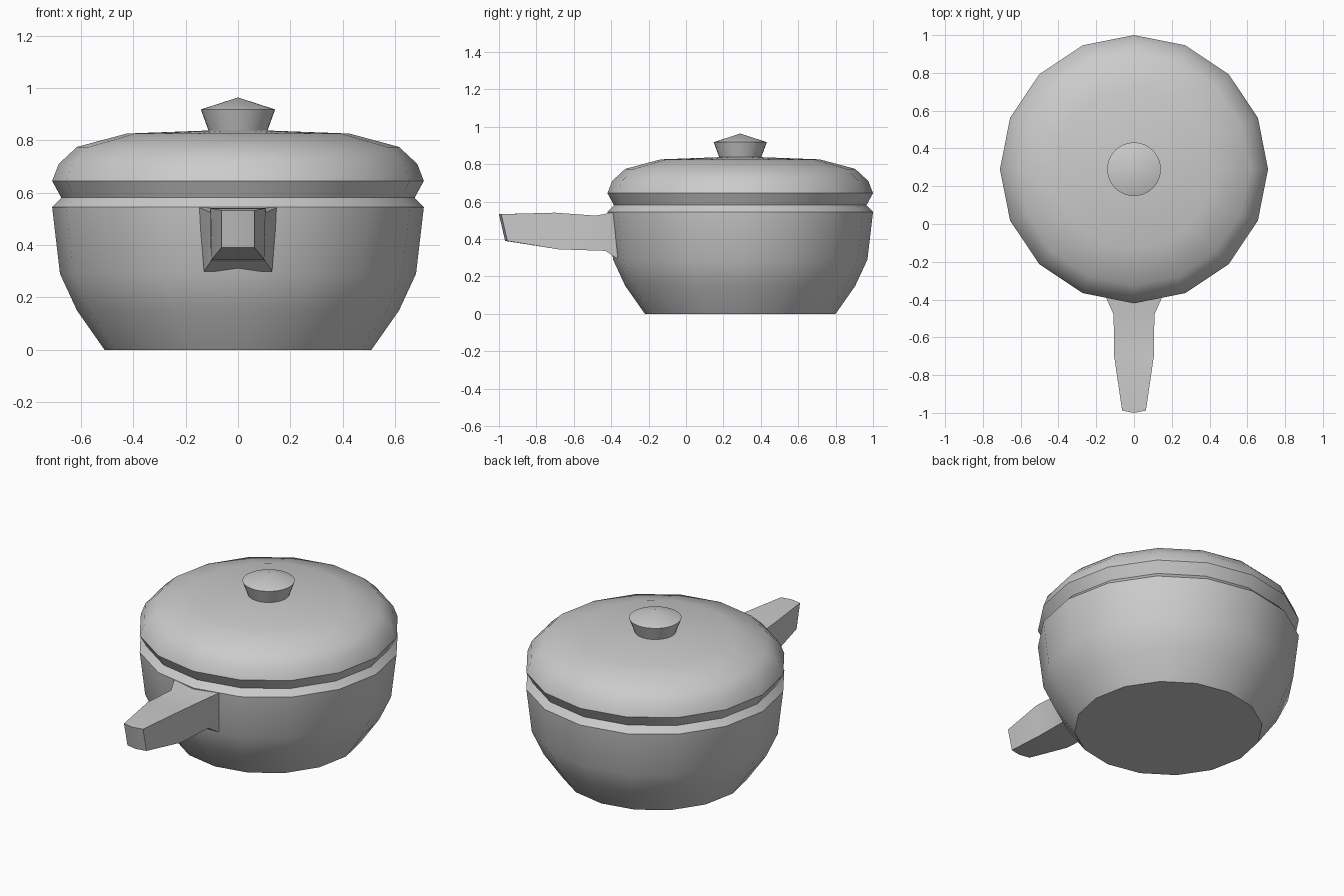
import bpy, bmesh
from math import pi, cos, sin, radians

if "Cube" in bpy.data.objects:
    bpy.data.objects.remove(bpy.data.objects["Cube"])

CENTRE_Y = 0.29


def finish(name, bm):
    bmesh.ops.recalc_face_normals(bm, faces=bm.faces[:])
    mesh = bpy.data.meshes.new(name)
    bm.to_mesh(mesh)
    bm.free()
    obj = bpy.data.objects.new(name, mesh)
    bpy.context.collection.objects.link(obj)
    bpy.ops.object.select_all(action='DESELECT')
    obj.select_set(True)
    bpy.context.view_layer.objects.active = obj
    bpy.ops.object.shade_smooth_by_angle(angle=radians(32))
    return obj


def skin(bm, rings):
    n = len(rings[0])
    for a, b in zip(rings, rings[1:]):
        for i in range(n):
            j = (i + 1) % n
            bm.faces.new((a[i], a[j], b[j], b[i]))


def lathe(name, profile, sides, apex=None):
    """Revolve (radius, z) points; cap the bottom, close the top flat or to an apex."""
    bm = bmesh.new()
    rings = [[bm.verts.new((r * cos(2 * pi * i / sides),
                            CENTRE_Y + r * sin(2 * pi * i / sides), z))
              for i in range(sides)] for r, z in profile]
    skin(bm, rings)
    bm.faces.new(rings[0])
    if apex is None:
        bm.faces.new(rings[-1])
    else:
        tip = bm.verts.new((0, CENTRE_Y, apex))
        for i in range(sides):
            bm.faces.new((rings[-1][i], rings[-1][(i + 1) % sides], tip))
    return finish(name, bm)


# Pot body up to the groove
lathe("pot_body", [(0.51, 0), (0.615, 0.15), (0.68, 0.29), (0.71, 0.545),
                   (0.675, 0.581)], 16)

# Domed lid
lathe("lid", [(0.675, 0.581), (0.71, 0.645), (0.685, 0.71), (0.615, 0.775),
              (0.425, 0.826)], 16, apex=0.842)

# Flared knob with a shallow cone top
lathe("lid_knob", [(0.108, 0.825), (0.142, 0.918)], 32, apex=0.964)

# Tapered handle: y top, y bottom, half width top, half width bottom, z bottom, z top
sections = [(-0.25, -0.25, 0.15, 0.13, 0.30, 0.545),
            (-0.385, -0.375, 0.15, 0.13, 0.30, 0.545),
            (-0.48, -0.43, 0.108, 0.105, 0.337, 0.525),
            (-0.70, -0.68, 0.105, 0.10, 0.345, 0.541),
            (-0.988, -0.955, 0.063, 0.063, 0.39, 0.533)]
bm = bmesh.new()
rings = []
for k, (yt, yb, wt, wb, zb, zt) in enumerate(sections):
    bulge = 0.012 if k == len(sections) - 1 else 0
    rings.append([bm.verts.new(p) for p in (
        (-wt, yt, zt), (0, yt - bulge, zt), (wt, yt, zt),
        (wb, yb, zb), (0, yb - bulge, zb), (-wb, yb, zb))])
skin(bm, rings)
bm.faces.new(rings[0])
a, b, c, d, e, f = rings[-1]
bm.faces.new((a, b, e, f))
bm.faces.new((b, c, d, e))
finish("handle", bm)
